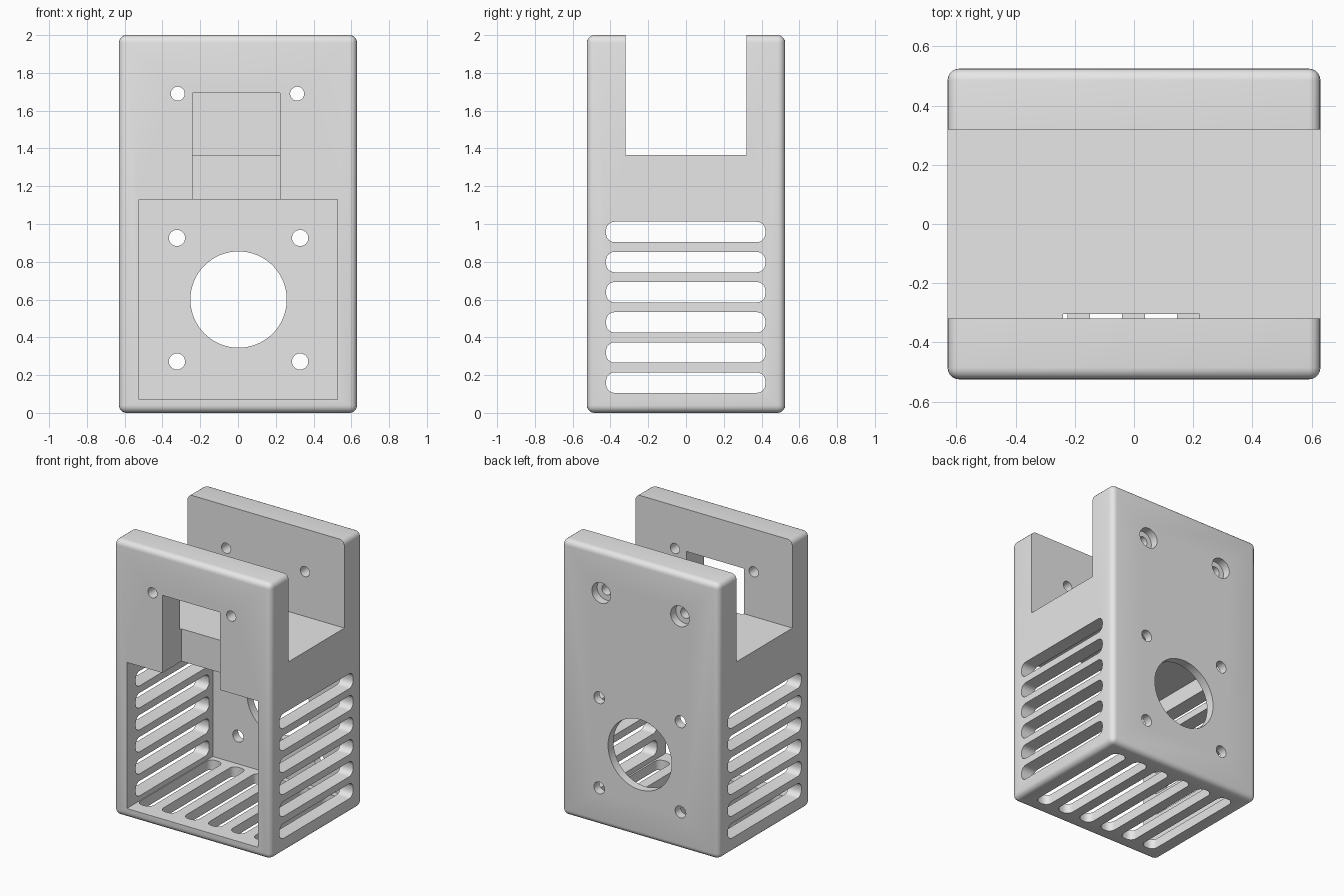
import bpy, bmesh, math
from mathutils import Matrix, Vector

if "Cube" in bpy.data.objects:
    bpy.data.objects.remove(bpy.data.objects["Cube"])

grey = bpy.data.materials.new("plain grey")
grey.diffuse_color = (0.8, 0.8, 0.8, 1)
grey.use_nodes = True
grey.node_tree.nodes["Principled BSDF"].inputs["Base Color"].default_value = grey.diffuse_color


def make_box(name, lo, hi, bevel=0, segments=5, axis=None):
    """Box between two corners; rounds all edges, or only those along one axis."""
    lo, hi = Vector(lo), Vector(hi)
    bm = bmesh.new()
    bmesh.ops.create_cube(bm, size=1)
    for v in bm.verts:
        v.co = (lo + hi) / 2 + v.co * (hi - lo)
    if bevel:
        edges = [e for e in bm.edges if axis is None
                 or abs((e.verts[0].co - e.verts[1].co).normalized()[axis]) > 0.9]
        bmesh.ops.bevel(bm, geom=edges, offset=bevel, segments=segments,
                        profile=0.5, affect='EDGES')
    return finish(name, bm)


def make_rod(name, x, z, radius, y0, y1, sides=32):
    """Cylinder along y."""
    bm = bmesh.new()
    place = Matrix.Translation((x, (y0 + y1) / 2, z)) @ Matrix.Rotation(math.pi / 2, 4, 'X')
    bmesh.ops.create_cone(bm, cap_ends=True, segments=sides, radius1=radius,
                          radius2=radius, depth=y1 - y0, matrix=place)
    return finish(name, bm)


def finish(name, bm):
    bmesh.ops.recalc_face_normals(bm, faces=bm.faces)
    mesh = bpy.data.meshes.new(name)
    bm.to_mesh(mesh)
    bm.free()
    mesh.materials.append(grey)
    obj = bpy.data.objects.new(name, mesh)
    bpy.context.collection.objects.link(obj)
    return obj


# Rounded outer block
housing = make_box("vented_housing", (-0.63, -0.525, 0), (0.63, 0.525, 2), 0.04)

cutters = [
    # Channel across the top, lower chamber open to the front, narrow front notch
    make_box("channel_cutter", (-1, -0.32, 1.365), (1, 0.32, 2.2)),
    make_box("chamber_cutter", (-0.525, -0.7, 0.07), (0.528, 0.462, 1.13)),
    make_box("notch_cutter", (-0.24, -0.65, 1.0), (0.222, -0.304, 1.693)),
    # Large round opening in the back wall
    make_rod("round_opening_cutter", 0.003, 0.6, 0.255, 0.3, 0.7, 64),
]

# Vent slots through both sides and through the floor
for i in range(6):
    z = 0.16 + 0.1596 * i
    cutters.append(make_box("side_slot_cutter", (-1, -0.423, z - 0.054),
                            (1, 0.42, z + 0.054), 0.045, 6, 0))
    x = -0.464 + 0.185 * i
    cutters.append(make_box("floor_slot_cutter", (x - 0.054, -0.422, -0.2),
                            (x + 0.054, 0.421, 0.2), 0.045, 6, 2))

# Screw holes: four around the opening, two counterbored ones at the top
for s in (-1, 1):
    for z in (0.272, 0.926):
        cutters.append(make_rod("mount_hole_cutter", 0.003 + s * 0.326, z, 0.043, 0.3, 0.7))
    x = -0.003 + s * 0.316
    cutters.append(make_rod("top_hole_cutter", x, 1.69, 0.037, -0.7, 0.7))
    cutters.append(make_rod("counterbore_cutter", x, 1.69, 0.075, 0.465, 0.7))

bpy.ops.object.select_all(action='DESELECT')
bpy.context.view_layer.objects.active = housing
housing.select_set(True)
for cutter in cutters:
    cutter.hide_render = True
    mod = housing.modifiers.new("cut", 'BOOLEAN')
    mod.operation = 'DIFFERENCE'
    mod.solver = 'EXACT'
    mod.object = cutter
    bpy.ops.object.modifier_apply(modifier=mod.name)
for cutter in cutters:
    bpy.data.objects.remove(cutter, do_unlink=True)

bpy.ops.object.shade_smooth_by_angle(angle=math.radians(30))
